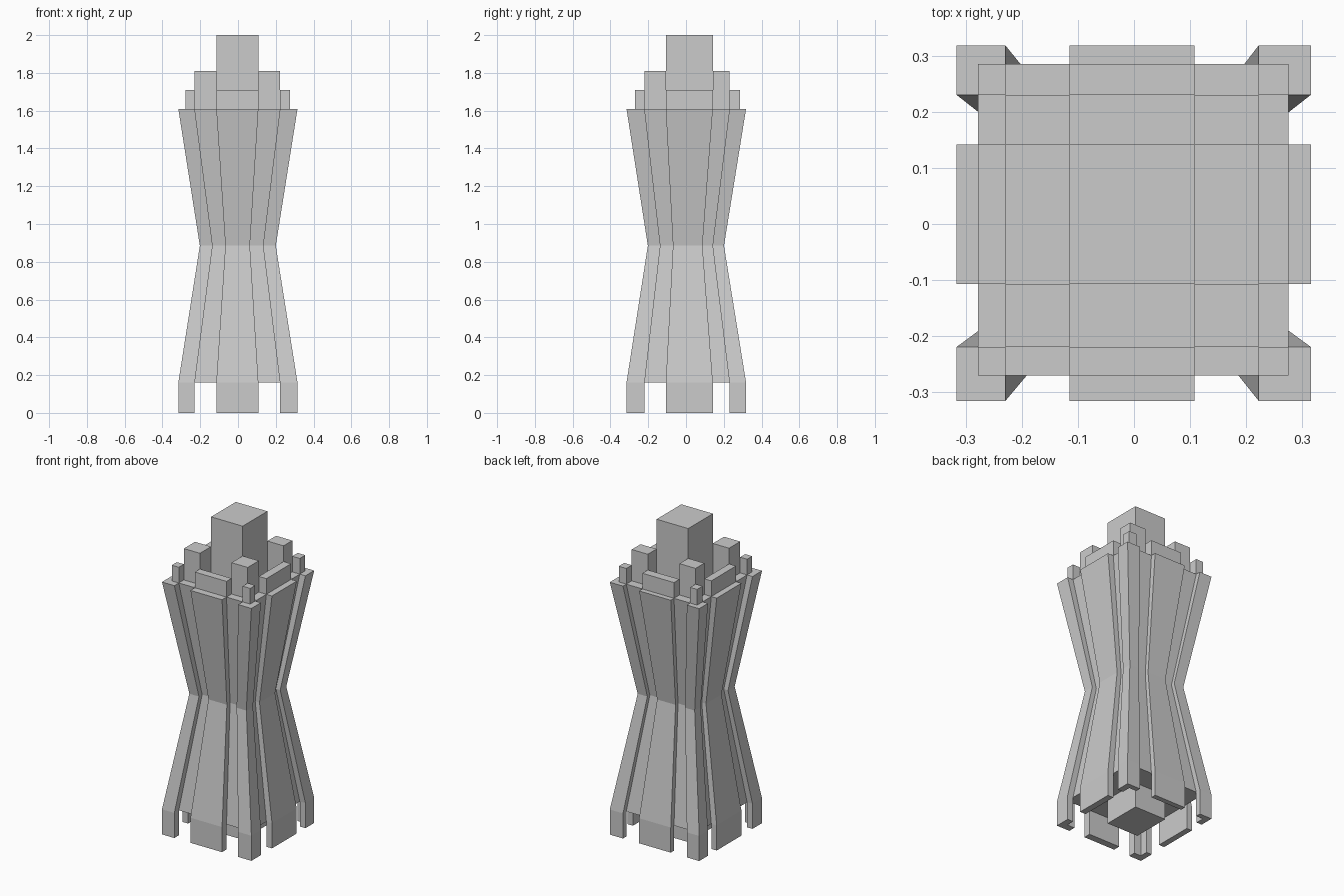
import bpy

if "Cube" in bpy.data.objects:
    bpy.data.objects.remove(bpy.data.objects["Cube"])

# Grid lines of the plan: outer, recess, corner edge, panel edge | panel, corner, recess, outer
X = [-.316, -.278, -.229, -.115, .108, .222, .275, .315]
Y = [-.315, -.270, -.219, -.107, .142, .230, .285, .318]
# The same grid lines at the narrow waist
XW = [-.202, -.172, -.134, -.067, .063, .132, .170, .200]
YW = [-.202, -.170, -.135, -.069, .087, .140, .176, .201]
BASE, WAIST, RIM = .16, .885, 1.61


def make(name, verts, faces):
    me = bpy.data.meshes.new(name)
    me.from_pydata(verts, [], faces)
    me.update()
    ob = bpy.data.objects.new(name, me)
    bpy.context.collection.objects.link(ob)
    return ob


def loft(name, rings):
    """Skin a stack of (outline, z) rings and cap both ends."""
    n = len(rings[0][0])
    verts = [(x, y, z) for outline, z in rings for x, y in outline]
    faces = [tuple(reversed(range(n))), tuple(range(len(verts) - n, len(verts)))]
    for r in range(len(rings) - 1):
        for i in range(n):
            j = (i + 1) % n
            faces.append((r * n + i, r * n + j, (r + 1) * n + j, (r + 1) * n + i))
    return make(name, verts, faces)


def outline(x, y):
    """Square plan with two grooves per side, counter-clockwise."""
    # index pairs (along, depth) for one side, in grid lines
    side = [(0, 0), (2, 0), (2, 1), (3, 1), (3, 0), (4, 0), (4, 1), (5, 1), (5, 0)]
    pts = [(x[a], y[d]) for a, d in side]
    pts += [(x[7 - d], y[a]) for a, d in side]
    pts += [(x[7 - a], y[7 - d]) for a, d in side]
    pts += [(x[d], y[7 - a]) for a, d in side]
    return pts


def block(name, i0, i1, j0, j1, z0, z1):
    """Box between plan grid lines."""
    o = [(X[i0], Y[j0]), (X[i1], Y[j0]), (X[i1], Y[j1]), (X[i0], Y[j1])]
    return loft(name, [(o, z0), (o, z1)])


# Grooved hourglass body
loft("tower_body", [(outline(X, Y), BASE), (outline(XW, YW), WAIST), (outline(X, Y), RIM)])

# Central core below and tall block above
block("base_core", 3, 4, 3, 4, 0, BASE)
block("top_tower", 3, 4, 3, 4, RIM, 2.0)

# Corner pieces: L-shaped legs, small posts, stepped turrets
for sx in (0, 1):
    for sy in (0, 1):
        def p(i, j):
            return (X[7 - i if sx else i], Y[7 - j if sy else j])
        o = [p(0, 0), p(2, 0), p(2, 1), p(1, 1), p(1, 2), p(0, 2)]
        if sx != sy:
            o.reverse()
        loft("corner_leg", [(o, 0), (o, BASE)])
        i, j = (5 if sx else 1), (5 if sy else 1)
        block("corner_post", i, i + 1, j, j + 1, RIM, 1.71)
        i, j = (4 if sx else 2), (4 if sy else 2)
        block("turret", i, i + 1, j, j + 1, RIM, 1.81)

# Side pieces: thin foot panels and low parapet walls
for k in (0, 6):
    block("foot_panel", 3, 4, k, k + 1, 0, BASE)
    block("foot_panel", k, k + 1, 3, 4, 0, BASE)
for k in (1, 5):
    block("parapet", 3, 4, k, k + 1, RIM, 1.71)
    block("parapet", k, k + 1, 3, 4, RIM, 1.71)
